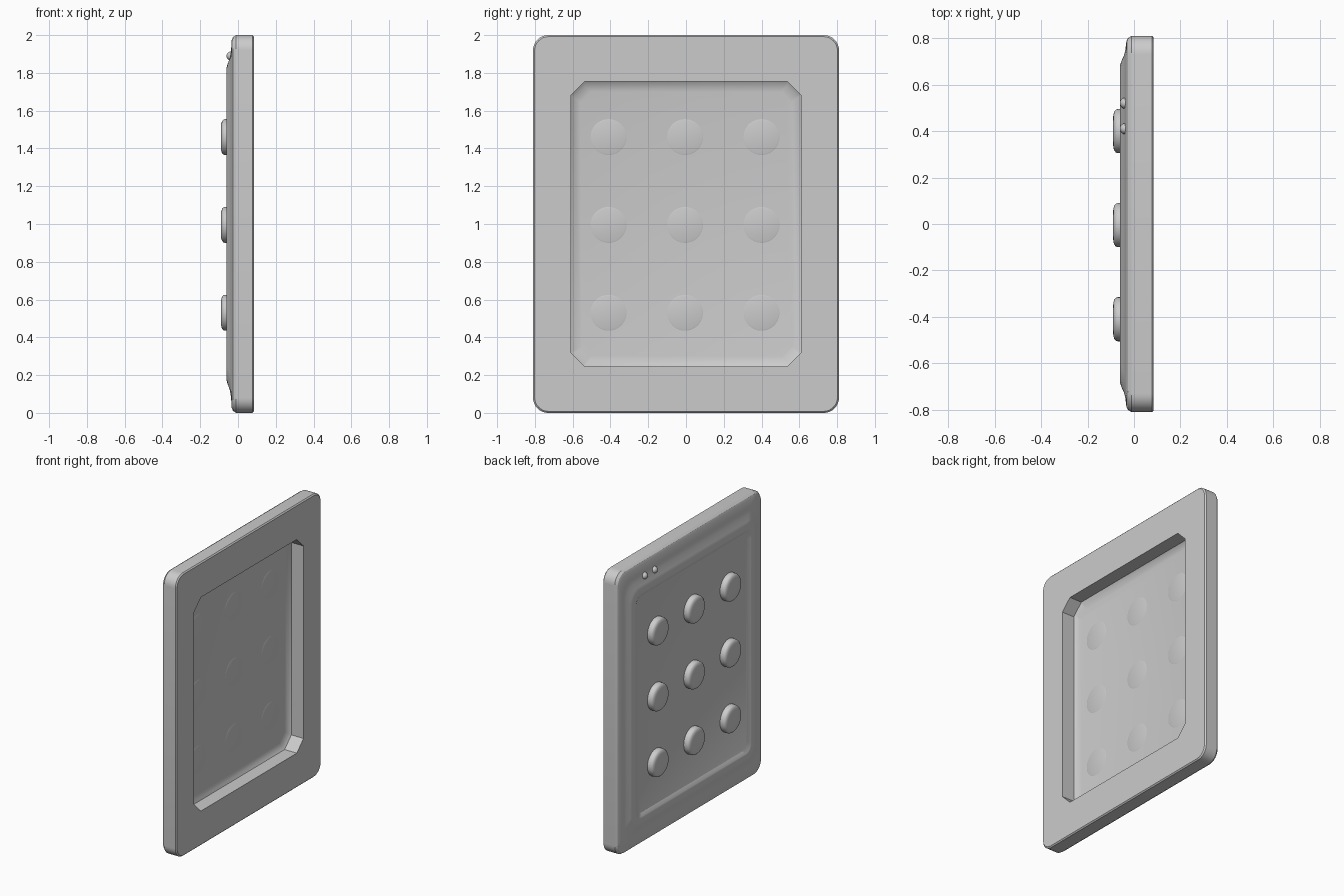
import bpy, bmesh, math

if "Cube" in bpy.data.objects:
    bpy.data.objects.remove(bpy.data.objects["Cube"])

SEG = 8  # segments per rounded corner


def loop_points(hy, hz, r, x, chamfer=False):
    """Rounded (or chamfered) rectangle in the YZ plane, centred on z = 1."""
    pts = []
    for c, (sy, sz) in enumerate([(1, 1), (-1, 1), (-1, -1), (1, -1)]):
        for i in range(SEG + 1):
            t = i / SEG
            if c % 2:
                t = 1 - t
            a = t * math.pi / 2
            u, v = (1 - t, t) if chamfer else (math.cos(a), math.sin(a))
            pts.append((x, sy * (hy - r + r * u), 1.0 + sz * (hz - r + r * v)))
    return pts


def loft(name, loops, angle=30):
    """Skin consecutive loops and cap both ends."""
    bm = bmesh.new()
    rings = [[bm.verts.new(p) for p in pts] for pts in loops]
    n = len(rings[0])
    for a, b in zip(rings, rings[1:]):
        for i in range(n):
            j = (i + 1) % n
            bm.faces.new((a[i], a[j], b[j], b[i]))
    bm.faces.new(rings[0])
    bm.faces.new(rings[-1][::-1])
    bmesh.ops.recalc_face_normals(bm, faces=bm.faces)
    me = bpy.data.meshes.new(name)
    bm.to_mesh(me)
    bm.free()
    ob = bpy.data.objects.new(name, me)
    bpy.context.collection.objects.link(ob)
    bpy.ops.object.select_all(action='DESELECT')
    ob.select_set(True)
    bpy.context.view_layer.objects.active = ob
    bpy.ops.object.shade_smooth_by_angle(angle=math.radians(angle))
    return ob


# Panel: front floor, raised frame, outer rim, back face, chamfered back recess
panel_profile = [
    (0.615, 0.765, 0.05, -0.045),
    (0.640, 0.785, 0.06, -0.058),
    (0.650, 0.795, 0.065, -0.061),
    (0.685, 0.830, 0.09, -0.060),
    (0.700, 0.847, 0.09, -0.055),
    (0.725, 0.880, 0.09, -0.043),
    (0.750, 0.915, 0.09, -0.037),
    (0.785, 0.975, 0.08, -0.033),
    (0.800, 0.990, 0.08, -0.026),
    (0.810, 1.000, 0.08, -0.010),
    (0.810, 1.000, 0.08, 0.077),
    (0.802, 0.992, 0.075, 0.085),
]
loops = [loop_points(*p) for p in panel_profile]
loops += [loop_points(0.61, 0.755, 0.075, 0.085, True),
          loop_points(0.61, 0.755, 0.075, -0.010, True),
          loop_points(0.595, 0.740, 0.07, -0.022, True),
          loop_points(0.56, 0.705, 0.06, -0.030, True)]
loft("panel_body", loops)


def circle(y, z, r, x, n=40):
    return [(x, y + r * math.cos(2 * math.pi * i / n),
             z + r * math.sin(2 * math.pi * i / n)) for i in range(n)]


# Buttons: 3 x 3 grid, pressed through the floor
button_profile = [(0.088, -0.028), (0.095, -0.030), (0.095, -0.070),
                  (0.092, -0.078), (0.084, -0.085), (0.070, -0.089), (0.035, -0.091)]
for row, z in enumerate((0.53, 0.995, 1.46)):
    for col, y in enumerate((-0.41, -0.005, 0.40)):
        loft(f"button_{row}_{col}", [circle(y, z, r, x) for r, x in button_profile])

# Indicator lights above the frame
for i, y in enumerate((0.41, 0.52)):
    bpy.ops.mesh.primitive_uv_sphere_add(segments=20, ring_count=12, radius=0.024,
                                         location=(-0.037, y, 1.89))
    bpy.context.object.name = f"indicator_light_{i}"
    bpy.ops.object.shade_smooth()
